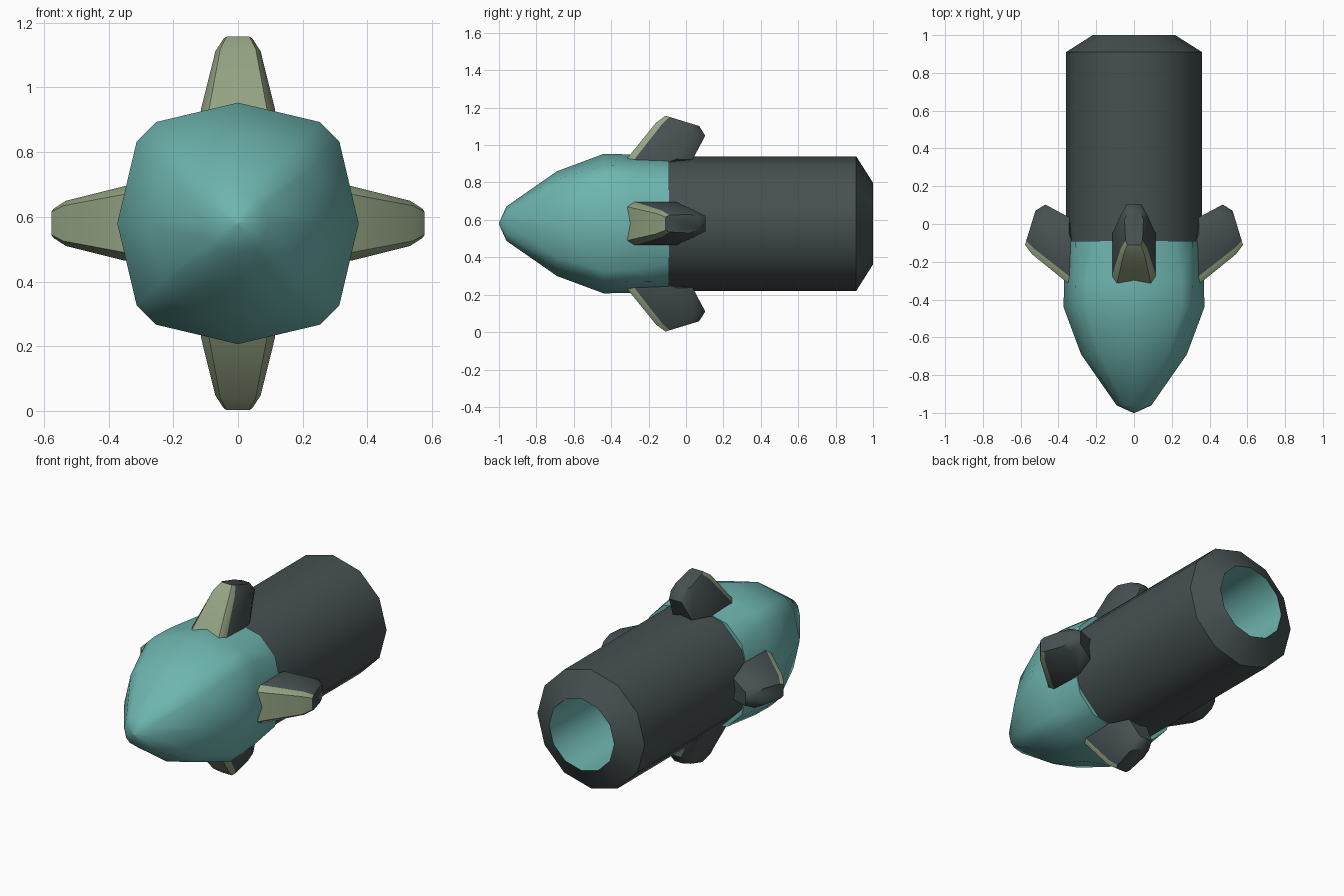
import bpy, bmesh, math
from mathutils import Matrix, Vector

if "Cube" in bpy.data.objects:
    bpy.data.objects.remove(bpy.data.objects["Cube"])

AXIS_Z = 0.58


def material(name, rgb):
    m = bpy.data.materials.new(name)
    m.diffuse_color = (*rgb, 1)
    m.use_nodes = True
    m.node_tree.nodes["Principled BSDF"].inputs["Base Color"].default_value = m.diffuse_color
    return m


teal = material("teal", (0.155, 0.46, 0.43))
dark = material("dark_grey", (0.062, 0.08, 0.082))
olive = material("pale_olive", (0.30, 0.37, 0.23))


def loft(name, rings, mats, rule, angle, matrix=Matrix()):
    """Skin a list of point rings, cap both ends, colour faces by rule(ring, side)."""
    bm = bmesh.new()
    vs = [[bm.verts.new(matrix @ Vector(p)) for p in ring] for ring in rings]
    n = len(vs[0])
    for i in range(len(vs) - 1):
        for j in range(n):
            k = (j + 1) % n
            f = bm.faces.new((vs[i][j], vs[i][k], vs[i + 1][k], vs[i + 1][j]))
            f.material_index = rule(i, j)
    for i, ring in ((-1, vs[0]), (len(vs) - 1, vs[-1])):
        f = bm.faces.new(ring)
        f.material_index = rule(i, -1)
        if len(rings[0]) == 12:  # round caps become fans
            bmesh.ops.poke(bm, faces=[f])
    bmesh.ops.recalc_face_normals(bm, faces=bm.faces)
    me = bpy.data.meshes.new(name)
    bm.to_mesh(me)
    bm.free()
    for m in mats:
        me.materials.append(m)
    ob = bpy.data.objects.new(name, me)
    bpy.context.collection.objects.link(ob)
    bpy.ops.object.select_all(action='DESELECT')
    ob.select_set(True)
    bpy.context.view_layer.objects.active = ob
    bpy.ops.object.shade_smooth_by_angle(angle=math.radians(angle))
    return ob


def section(y, r, q):
    """Twelve-sided section, q = 0 regular, q = 1 rounded square."""
    pts = []
    for quarter in range(4):
        for a, bulge in ((0, 0), (30 + 9 * q, 0.08 * q), (60 - 9 * q, 0.08 * q)):
            t = math.radians(quarter * 90 + a)
            rr = r * (1 + bulge)
            pts.append((rr * math.sin(t), y, AXIS_Z + rr * math.cos(t)))
    return pts


# Pointed nose, squarer around its widest part
nose = [(-1.0, 0.004, 0), (-0.96, 0.092, 0.5), (-0.69, 0.28, 0.8), (-0.44, 0.373, 1),
        (-0.30, 0.37, 1), (-0.09, 0.363, 0.5)]
loft("nose", [section(*p) for p in nose], [teal], lambda i, j: 0, 50)

# Casing with chamfered rear and a coloured bore
case = [(-0.092, 0.36, 0), (0.91, 0.36, 0), (1.0, 0.218, 0), (0.35, 0.205, 0)]
loft("casing", [section(*p) for p in case], [dark, teal],
     lambda i, j: 1 if i >= 2 else 0, 40)


# Four swept fins: front y/r, rear y/r, half width front and rear
FIN = [(-0.34, 0.30, -0.05, 0.322, 0.115, 0.105),
       (-0.312, 0.352, 0.035, 0.342, 0.115, 0.115),
       (-0.16, 0.54, 0.103, 0.47, 0.07, 0.075),
       (-0.11, 0.577, 0.07, 0.522, 0.045, 0.05)]


def fin_ring(yf, rf, yr, rr, wf, wr):
    half = []
    for t, w in ((0, 0.78 * wf), (0.12, wf), (0.75, wr), (1, 0.55 * wr)):
        half.append((w, yf + (yr - yf) * t, rf + (rr - rf) * t))
    return half + [(-x, y, z) for x, y, z in reversed(half)]


for k, side in enumerate(("top", "right", "bottom", "left")):
    place = Matrix.Translation((0, 0, AXIS_Z)) @ Matrix.Rotation(k * math.pi / 2, 4, 'Y')
    # leading face and its bevels are olive
    loft(side + "_fin", [fin_ring(*p) for p in FIN], [dark, olive],
         lambda i, j: 1 if j in (0, 6, 7) else 0, 48, place)
